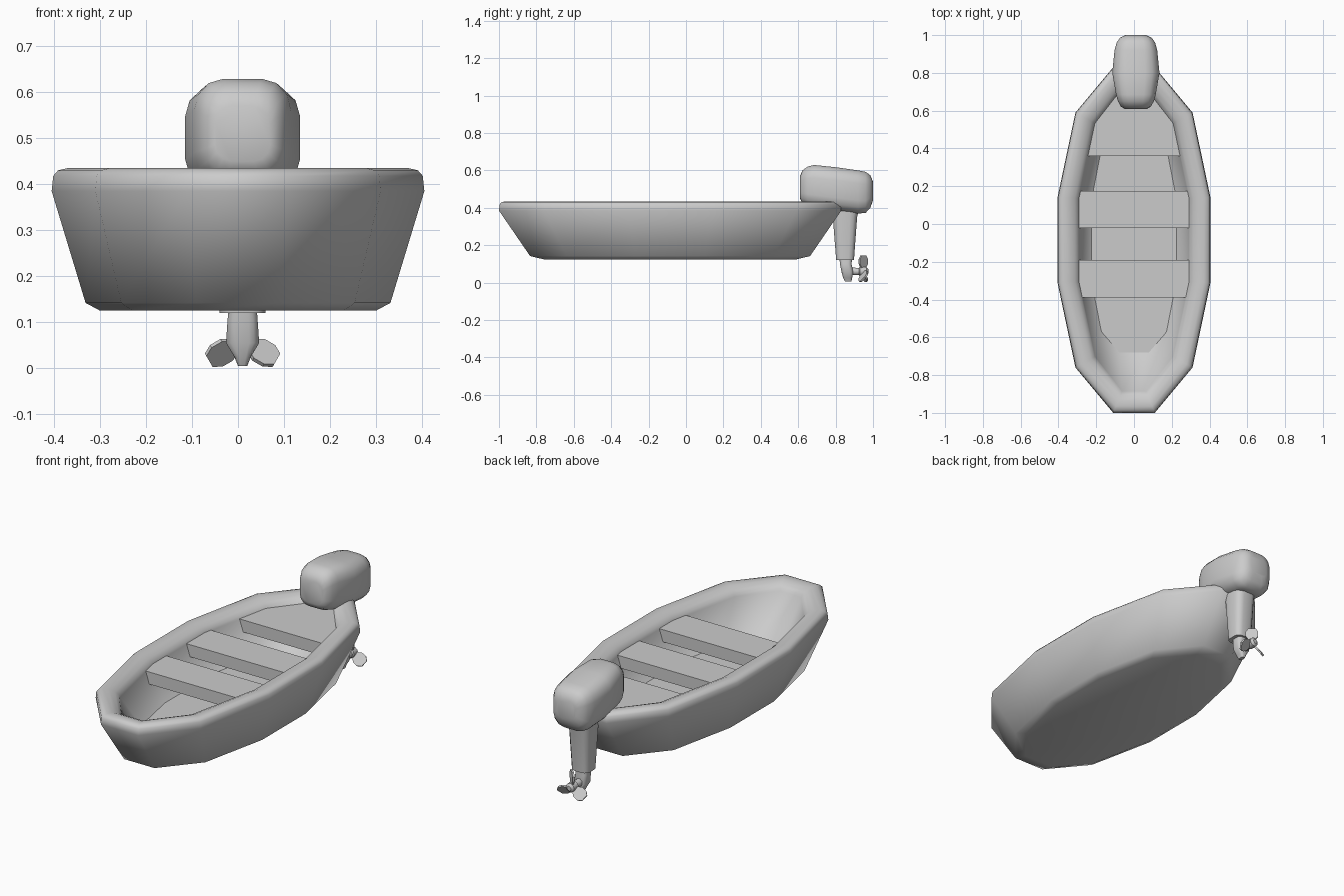
import bpy, bmesh, math
from mathutils import Matrix, Vector

if "Cube" in bpy.data.objects:
    bpy.data.objects.remove(bpy.data.objects["Cube"])


def finish(name, bm, angle=None):
    bmesh.ops.recalc_face_normals(bm, faces=bm.faces)
    me = bpy.data.meshes.new(name)
    bm.to_mesh(me)
    bm.free()
    ob = bpy.data.objects.new(name, me)
    bpy.context.collection.objects.link(ob)
    if angle:
        bpy.ops.object.select_all(action='DESELECT')
        ob.select_set(True)
        bpy.context.view_layer.objects.active = ob
        bpy.ops.object.shade_smooth_by_angle(angle=math.radians(angle))
    return ob


def loft(name, rings, angle=None):
    """Skin a list of equal-length point rings and cap both ends."""
    bm = bmesh.new()
    vs = [[bm.verts.new(p) for p in r] for r in rings]
    n = len(rings[0])
    for a, b in zip(vs, vs[1:]):
        for i in range(n):
            j = (i + 1) % n
            bm.faces.new((a[i], a[j], b[j], b[i]))
    bm.faces.new(vs[0])
    bm.faces.new(vs[-1])
    return finish(name, bm, angle)


# Twelve-sided hull rings, mirrored from one quarter
YC = -0.085
OUTER = [(0.405, 0.225), (0.31, 0.675), (0.11, 0.915)]
INNER = [(0.29, 0.22), (0.206, 0.617), (0.063, 0.80)]
FLOOR = [(0.226, 0.21), (0.172, 0.485), (0.078, 0.595)]


def ring(quarter, z, s=1.0):
    half = quarter + [(-x, y) for x, y in reversed(quarter)]
    return [(x * s, YC + y * s, z) for x, y in half + [(-x, -y) for x, y in half]]


def mix(a, b, t):
    return [(p[0] + (q[0] - p[0]) * t, p[1] + (q[1] - p[1]) * t) for p, q in zip(a, b)]


# Hull: outer wall, rounded rim, inner wall down to the floor
rings = [ring(OUTER, 0.125, 0.74), ring(OUTER, 0.142, 0.818), ring(OUTER, 0.385)]
for t, z in ((0.03, 0.418), (0.12, 0.43), (0.3, 0.435), (0.55, 0.432),
             (0.8, 0.42), (0.95, 0.405), (1.0, 0.392)):
    rings.append(ring(mix(OUTER, INNER, t), z))
rings.append(ring(mix(INNER, FLOOR, 1.1), 0.18))
loft("hull", rings, 75)

# Floor board
loft("floor", [ring(FLOOR, z, 1.01) for z in (0.184, 0.2)])


# Seats
def slab(name, pts, z0, z1):
    loft(name, [[(x, y, z) for x, y in pts] for z in (z0, z1)])


for name, y0, y1 in (("front_seat", -0.39, -0.19), ("middle_seat", -0.02, 0.175)):
    slab(name, [(-0.295, y0), (0.295, y0), (0.295, y1), (-0.295, y1)], 0.33, 0.395)
slab("stern_seat", [(-0.25, 0.36), (0.25, 0.36), (0.215, 0.535),
                    (0.07, 0.72), (-0.07, 0.72), (-0.215, 0.535)], 0.33, 0.395)

# Outboard motor, slightly off centre
MX = 0.01


def rounded(cu, cv, hu, hv, r):
    """Rounded rectangle; r is the corner share of each half size."""
    pts = []
    for k, (su, sv) in enumerate(((1, 1), (-1, 1), (-1, -1), (1, -1))):
        for a in (0, 30, 60, 90):
            t = math.radians(a + 90 * k)
            pts.append((cu + hu * (su * (1 - r) + r * math.cos(t)),
                        cv + hv * (sv * (1 - r) + r * math.sin(t))))
    return pts


# Motor cowl, sections along y: y, half width, low z, high z
cowl = [(0.61, 0.06, 0.45, 0.57), (0.622, 0.08, 0.425, 0.60), (0.65, 0.095, 0.41, 0.62),
        (0.685, 0.105, 0.40, 0.629), (0.80, 0.125, 0.385, 0.617), (0.92, 0.113, 0.37, 0.60),
        (0.96, 0.102, 0.372, 0.592), (0.985, 0.085, 0.40, 0.575), (1.0, 0.055, 0.44, 0.54)]
loft("motor_cowl", [[(u, y, v) for u, v in rounded(MX, (a + b) / 2, w, (b - a) / 2, 0.6)]
                    for y, w, a, b in cowl], 60)


# Motor leg and lower unit, sections along z: z, half width, y min, y max
def column(name, sections, r):
    loft(name, [[(u, v, z) for u, v in rounded(MX, (a + b) / 2, w, (b - a) / 2, r)]
                for z, w, a, b in sections], 40)


column("motor_leg", [(0.42, 0.06, 0.77, 0.93), (0.35, 0.06, 0.785, 0.915),
                     (0.12, 0.05, 0.803, 0.898)], 0.6)
column("lower_unit", [(0.14, 0.03, 0.82, 0.89), (0.10, 0.033, 0.823, 0.885),
                      (0.055, 0.036, 0.832, 0.895), (0.025, 0.018, 0.84, 0.888),
                      (0.005, 0.01, 0.85, 0.885)], 0.6)

# Propeller shaft and hub
HZ = 0.06
shaft = [(0.86, 0.022), (0.925, 0.02), (0.93, 0.026), (0.965, 0.024), (0.975, 0.012)]
loft("propeller_hub", [[(MX + r * math.cos(i * math.pi / 5), y, HZ + r * math.sin(i * math.pi / 5))
                        for i in range(10)] for y, r in shaft], 40)

# Three pitched propeller blades
blade = [(-0.012, 0.012), (0.012, 0.012), (0.032, 0.04), (0.032, 0.066),
         (0.018, 0.085), (-0.018, 0.085), (-0.032, 0.066), (-0.032, 0.04)]
for i in range(3):
    m = (Matrix.Translation((MX, 0.948, HZ)) @ Matrix.Rotation(i * 2 * math.pi / 3, 4, 'Y')
         @ Matrix.Rotation(math.radians(-42), 4, 'Z'))
    loft("propeller_blade", [[m @ Vector((u, t, v)) for u, v in blade]
                             for t in (-0.005, 0.005)])
